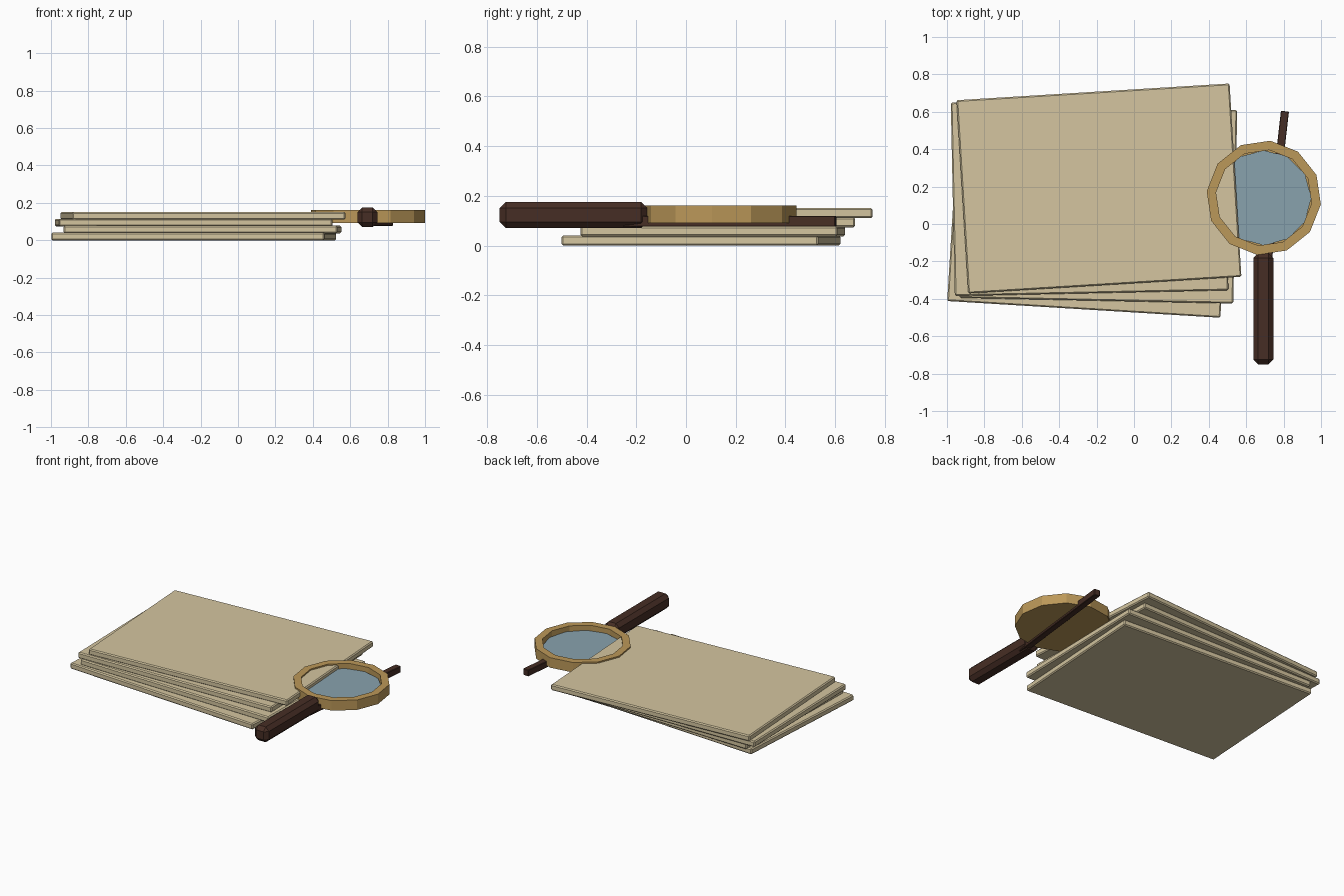
import bpy, bmesh, math
from mathutils import Matrix

if "Cube" in bpy.data.objects:
    bpy.data.objects.remove(bpy.data.objects["Cube"])


def material(name, rgb):
    m = bpy.data.materials.new(name)
    m.diffuse_color = (*rgb, 1)
    m.use_nodes = True
    m.node_tree.nodes["Principled BSDF"].inputs["Base Color"].default_value = m.diffuse_color
    return m


PAPER = material("parchment", (0.66, 0.56, 0.35))
BRASS = material("brass", (0.50, 0.315, 0.10))
WOOD = material("dark wood", (0.062, 0.027, 0.018))
GLASS = material("blue glass", (0.25, 0.36, 0.42))


def finish(name, bm, mat, loc, turn):
    bmesh.ops.recalc_face_normals(bm, faces=bm.faces[:])
    me = bpy.data.meshes.new(name)
    bm.to_mesh(me)
    bm.free()
    me.materials.append(mat)
    ob = bpy.data.objects.new(name, me)
    ob.location = loc
    ob.rotation_euler.z = math.radians(turn)
    bpy.context.collection.objects.link(ob)
    return ob


def box(name, size, loc, mat, turn=0, bevel=0):
    bm = bmesh.new()
    bmesh.ops.create_cube(bm, size=1, matrix=Matrix.Diagonal((*size, 1)))
    if bevel:
        bmesh.ops.bevel(bm, geom=bm.edges[:], offset=bevel, segments=1,
                        affect='EDGES', profile=0.5)
    return finish(name, bm, mat, loc, turn)


def disc(name, radius, z0, z1, mat, turn, rim=0, floor=0):
    bm = bmesh.new()
    bmesh.ops.create_cone(bm, cap_ends=True, segments=12, radius1=radius,
                          radius2=radius, depth=z1 - z0)
    if rim:  # hollow out the top, leaving a raised rim
        top = max(bm.faces, key=lambda f: f.calc_center_median().z)
        bmesh.ops.inset_region(bm, faces=[top], thickness=rim)
        new = bmesh.ops.extrude_discrete_faces(bm, faces=[top])["faces"][0]
        bmesh.ops.translate(bm, verts=new.verts[:], vec=(0, 0, floor - z1))
    return finish(name, bm, mat, (0.694, 0.14, (z0 + z1) / 2), turn)


# Stack of sheets, each turned a little more than the one below
sheets = [(-0.237, 0.060, -3.5), (-0.190, 0.1075, -1.2),
          (-0.2375, 0.1475, 1.2), (-0.1875, 0.190, 3.5)]
for i, (x, y, turn) in enumerate(sheets):
    box(f"sheet_{i + 1}", (1.463, 1.035, 0.041), (x, y, 0.0205 + i * 0.0368),
        PAPER, turn, 0.007)

# Magnifying glass: rim with closed underside, lens, handle and rod beneath
disc("lens_rim", 0.307, 0.092, 0.161, BRASS, -6.5, rim=0.05, floor=0.11)
disc("lens", 0.254, 0.108, 0.126, GLASS, 0)
box("handle", (0.106, 0.594, 0.106), (0.692, -0.453, 0.123), WOOD, 0, 0.025)
y0, y1 = -0.25, 0.603
slope = math.tan(math.radians(6.5))
box("rod", (0.043, (y1 - y0) / math.cos(math.radians(6.5)), 0.044),
    (0.807 - (y1 - y0) / 2 * slope, (y0 + y1) / 2, 0.098), WOOD, -6.5, 0.003)
